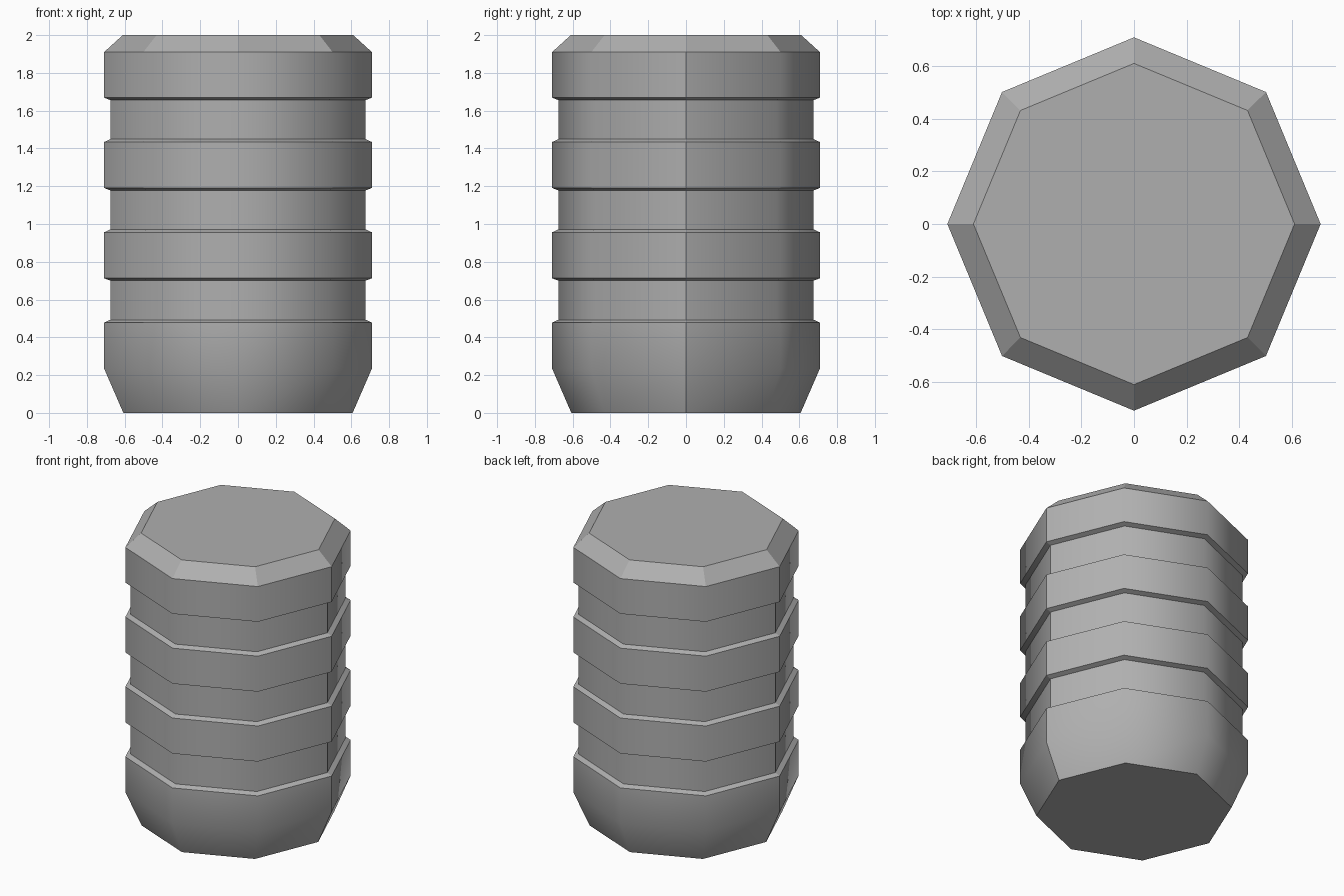
import bpy, bmesh
from math import cos, sin, tau

if "Cube" in bpy.data.objects:
    bpy.data.objects.remove(bpy.data.objects["Cube"])

SIDES = 8
R_OUT, R_IN = 0.709, 0.676

# Side profile (radius, height): tapered foot, three grooves, chamfered lid
profile = [(0.607, 0.0), (R_OUT, 0.235)]
for i in range(3):
    z = 0.478 + 0.478 * i
    profile += [(R_OUT, z), (R_IN, z + 0.015), (R_IN, z + 0.222), (R_OUT, z + 0.235)]
profile += [(R_OUT, 1.91), (0.61, 2.0)]

# Octagonal barrel body lofted from the profile
bm = bmesh.new()
rings = [[bm.verts.new((r * cos(tau * k / SIDES), r * sin(tau * k / SIDES), z))
          for k in range(SIDES)] for r, z in profile]
for level, (low, high) in enumerate(zip(rings, rings[1:])):
    for k in range(SIDES):
        n = (k + 1) % SIDES
        face = bm.faces.new((low[k], low[n], high[n], high[k]))
        face.smooth = level < len(rings) - 2   # lid chamfer stays flat
bm.faces.new(rings[0][::-1])
bm.faces.new(rings[-1])

# Crisp ring edges everywhere except the soft foot taper
for level, ring in enumerate(rings):
    for k in range(SIDES):
        edge = bm.edges.get((ring[k], ring[(k + 1) % SIDES]))
        edge.smooth = level == 1

# Crisp upright seams on the left and right corners
for low, high in zip(rings, rings[1:]):
    for k in (0, SIDES // 2):
        bm.edges.get((low[k], high[k])).smooth = False

mesh = bpy.data.meshes.new("barrel_body")
bm.to_mesh(mesh)
bm.free()

# Dark grey finish
grey = bpy.data.materials.new("dark_grey")
grey.diffuse_color = (0.43, 0.43, 0.43, 1)
grey.use_nodes = True
grey.node_tree.nodes["Principled BSDF"].inputs["Base Color"].default_value = grey.diffuse_color
mesh.materials.append(grey)

body = bpy.data.objects.new("barrel_body", mesh)
bpy.context.collection.objects.link(body)
